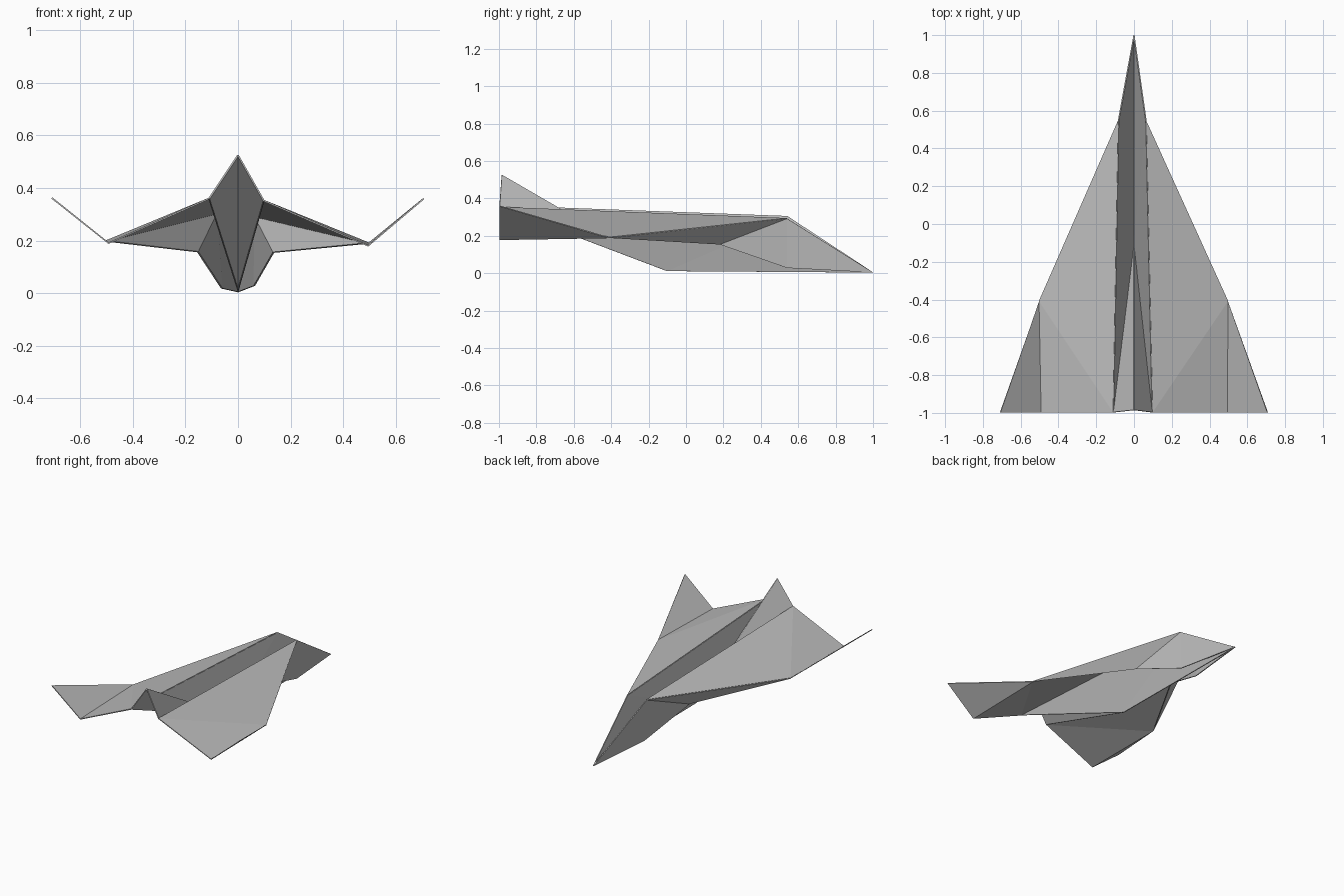
import bpy

cube = bpy.data.objects.get("Cube")
if cube:
    bpy.data.objects.remove(cube)

paper = bpy.data.materials.new("grey_paper")
paper.use_nodes = True
colour = (0.5, 0.5, 0.5, 1)
paper.diffuse_color = colour
paper.node_tree.nodes["Principled BSDF"].inputs["Base Color"].default_value = colour


def sheet(name, points, panels):
    """Thin folded sheet whose panels list named corner points."""
    used = sorted(set("".join(panels)))
    mesh = bpy.data.meshes.new(name)
    mesh.from_pydata([points[k] for k in used], [],
                     [[used.index(k) for k in panel] for panel in panels])
    mesh.materials.append(paper)
    obj = bpy.data.objects.new(name, mesh)
    bpy.context.collection.objects.link(obj)
    solid = obj.modifiers.new("paper_thickness", "SOLIDIFY")
    solid.thickness = 0.006
    solid.offset = 0


# Corners on the centre line: nose, keel end, tail apex
centre = {"n": (0, 1, 0.004), "k": (0, -0.1, 0.012), "a": (0, -0.985, 0.525)}

# Corners of each half: peak and spine end, wing corner, wing back, tip,
# flap bend and cheek; the folding is slightly uneven
halves = {
    "left": {"p": (0.065, 0.54, 0.292), "s": (0.098, -0.997, 0.352),
             "w": (0.497, -0.41, 0.19), "b": (0.495, -0.997, 0.18),
             "t": (0.707, -0.997, 0.36),
             "f": (0.135, 0.18, 0.155), "c": (0.062, 0.54, 0.028)},
    "right": {"p": (-0.083, 0.545, 0.303), "s": (-0.11, -0.997, 0.36),
              "w": (-0.502, -0.41, 0.198), "b": (-0.492, -0.997, 0.19),
              "t": (-0.708, -0.997, 0.362),
              "f": (-0.153, 0.18, 0.157), "c": (-0.062, 0.54, 0.018)},
}

for side, corners in halves.items():
    pts = {**centre, **corners}
    # Inner body wall from the keel up to the spine
    sheet(side + "_body_wall", pts, ["npk", "psk"])
    # Reverse-folded tail rising from the keel
    sheet(side + "_tail", pts, ["ksa"])
    # Main wing with its upturned winglet
    sheet(side + "_wing", pts, ["pws", "wbs", "wtb"])
    # Lower folded layer under the wing and along the nose
    sheet(side + "_under_flap", pts, ["pfw", "pcf", "pnc"])
